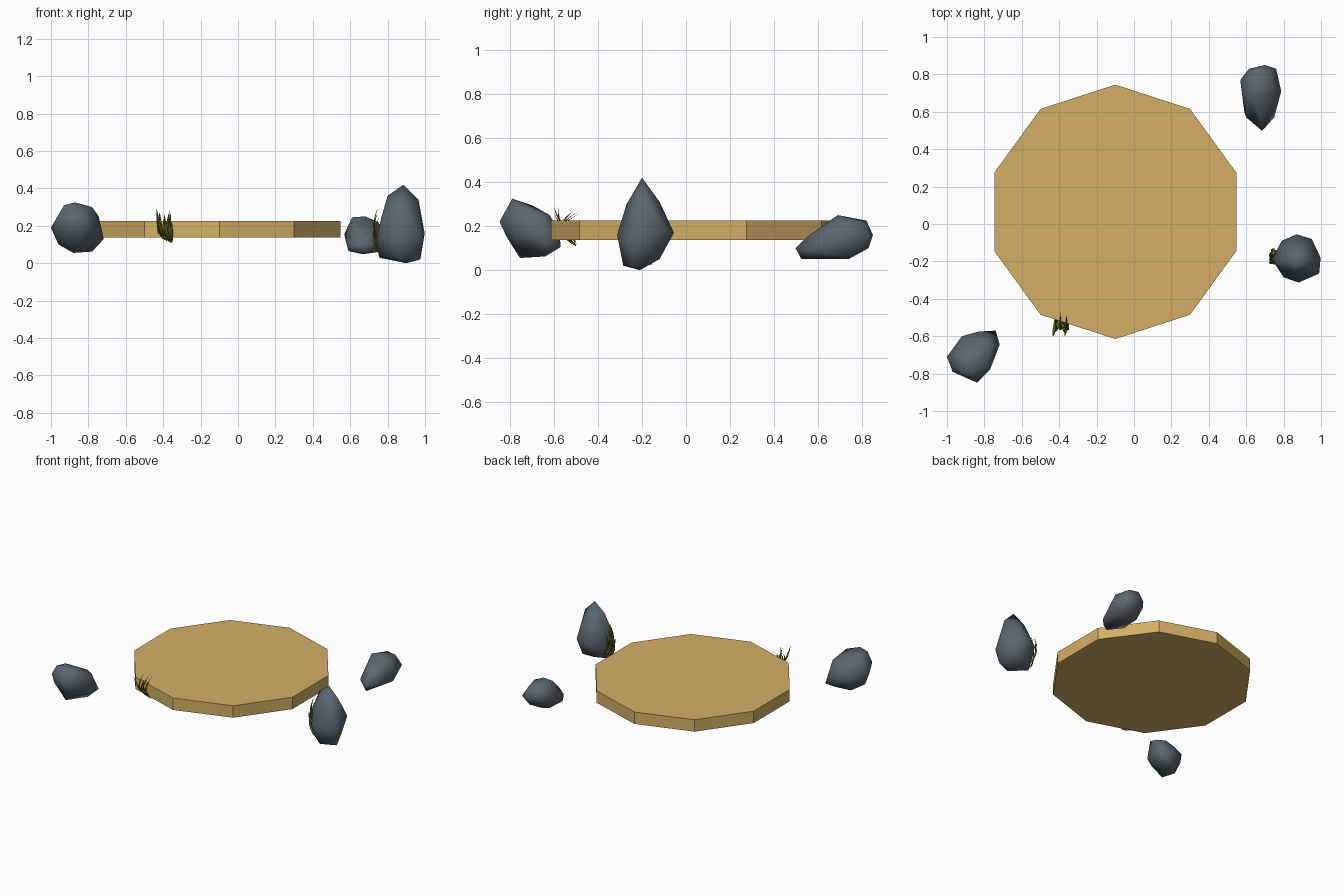
import bpy, bmesh, math
from mathutils import Vector


def material(name, rgb):
    m = bpy.data.materials.new(name)
    m.diffuse_color = (*rgb, 1)
    return m


sand = material("sand", (0.66, 0.43, 0.13))
slate = material("slate grey", (0.105, 0.135, 0.158))
olive = material("olive green", (0.17, 0.18, 0.008))


def finish(bm, name, mat, smooth):
    me = bpy.data.meshes.new(name)
    bm.normal_update()
    for f in bm.faces:
        f.smooth = smooth
    bm.to_mesh(me)
    bm.free()
    me.materials.append(mat)
    ob = bpy.data.objects.new(name, me)
    bpy.context.collection.objects.link(ob)
    return ob


# Ten-sided floating slab
bm = bmesh.new()
ring = [(-0.1 + 0.68 * math.sin(i * math.pi / 5), 0.065 + 0.68 * math.cos(i * math.pi / 5)) for i in range(10)]
low = [bm.verts.new((x, y, 0.137)) for x, y in ring]
top = [bm.verts.new((x, y, 0.225)) for x, y in ring]
bm.faces.new(top)
bm.faces.new(low)
for i in range(10):
    j = (i + 1) % 10
    bm.faces.new((low[i], low[j], top[j], top[i]))
bmesh.ops.recalc_face_normals(bm, faces=bm.faces[:])
finish(bm, "sand_platform", sand, False)


# Rocks: convex shells round a few corner points
def rock(name, pts):
    bm = bmesh.new()
    for p in pts:
        bm.verts.new(p)
    res = bmesh.ops.convex_hull(bm, input=bm.verts[:])
    loose = {g for g in res["geom_interior"] + res["geom_unused"] if isinstance(g, bmesh.types.BMVert)}
    bmesh.ops.delete(bm, geom=list(loose), context='VERTS')
    bmesh.ops.recalc_face_normals(bm, faces=bm.faces[:])
    finish(bm, name, slate, True)


rock("tall_rock", [
    (.885, -.20, .42), (.80, -.19, .36), (.965, -.20, .34), (.87, -.27, .30), (.89, -.12, .31),
    (.738, -.19, .12), (.765, -.22, .24), (.80, -.285, .13), (.88, -.313, .16), (.99, -.265, .13),
    (.998, -.18, .16), (.95, -.08, .17), (.87, -.055, .17), (.79, -.09, .15), (.755, -.20, .03),
    (.87, -.285, .02), (.90, -.21, 0), (.975, -.24, .02), (.93, -.12, .05), (.82, -.13, .05)])
rock("front_rock", [
    (-.87, -.79, .325), (-.93, -.79, .31), (-.78, -.76, .30), (-.97, -.79, .24), (-.84, -.848, .22),
    (-1.0, -.71, .19), (-.96, -.72, .10), (-.88, -.755, .055), (-.78, -.64, .062), (-.74, -.57, .105),
    (-.718, -.645, .13), (-.745, -.65, .25), (-.83, -.575, .17), (-.92, -.60, .18), (-.80, -.62, .25),
    (-.92, -.70, .295), (-.77, -.78, .17), (-.84, -.815, .15), (-.95, -.79, .18), (-.90, -.64, .07)])
rock("back_rock", [
    (.685, .498, .10), (.68, .525, .05), (.60, .57, .10), (.75, .57, .09), (.59, .60, .065),
    (.61, .69, .245), (.68, .69, .25), (.75, .70, .22), (.568, .77, .155), (.615, .83, .16),
    (.70, .85, .16), (.76, .83, .15), (.787, .71, .15), (.65, .82, .225), (.72, .81, .22),
    (.60, .74, .065), (.66, .74, .05), (.75, .74, .06), (.70, .83, .10), (.685, .55, .15)])


# Grass: tapered, folded blades along curved paths
def tuft(name, blades, side, out):
    bm = bmesh.new()
    side, out = Vector(side), Vector(out)
    n = 8
    for root, tip, bulge in blades:
        a, c = Vector(root), Vector(tip)
        b = (a + c) / 2 + out * bulge
        rows = []
        for i in range(n + 1):
            t = i / n
            p = a * (1 - t) ** 2 + b * 2 * t * (1 - t) + c * t * t
            w = 0.009 * math.sin(math.pi * (0.2 + 0.79 * t))
            rows.append([bm.verts.new(p + v) for v in (-side * w, out * w * 0.6, side * w, -out * w * 0.1)])
        for r, s in zip(rows, rows[1:]):
            for k in range(4):
                bm.faces.new((r[k], r[(k + 1) % 4], s[(k + 1) % 4], s[k]))
        bm.faces.new(rows[0])
        bm.faces.new(rows[-1])
    bmesh.ops.recalc_face_normals(bm, faces=bm.faces[:])
    finish(bm, name, olive, True)


# Tuft growing over the platform rim
tuft("rim_grass", [
    ((-.42, -.51, .155), (-.435, -.60, .29), .03),
    ((-.41, -.51, .14), (-.42, -.50, .275), .11),
    ((-.40, -.50, .13), (-.432, -.575, .255), .05),
    ((-.39, -.50, .125), (-.365, -.58, .285), .05),
    ((-.38, -.50, .12), (-.395, -.47, .262), .15),
    ((-.37, -.50, .115), (-.36, -.485, .268), .14),
    ((-.36, -.50, .112), (-.37, -.60, .262), .02),
    ((-.40, -.51, .135), (-.395, -.535, .245), .08),
    ((-.355, -.50, .11), (-.355, -.55, .22), .07)], (.9, -.4, .1), (0, -1, 0))
# Tuft clinging to the tall rock
tuft("rock_grass", [
    ((.770, -.21, .03), (.742, -.20, .20), .05),
    ((.765, -.20, .05), (.750, -.18, .30), .06),
    ((.765, -.18, .04), (.732, -.16, .24), .04),
    ((.770, -.17, .06), (.748, -.15, .27), .06),
    ((.775, -.16, .025), (.735, -.19, .16), .03),
    ((.770, -.15, .05), (.725, -.19, .22), .02),
    ((.775, -.15, .07), (.758, -.13, .25), .06),
    ((.765, -.19, .08), (.722, -.21, .19), .02)], (.4, .9, .1), (-1, 0, 0))
